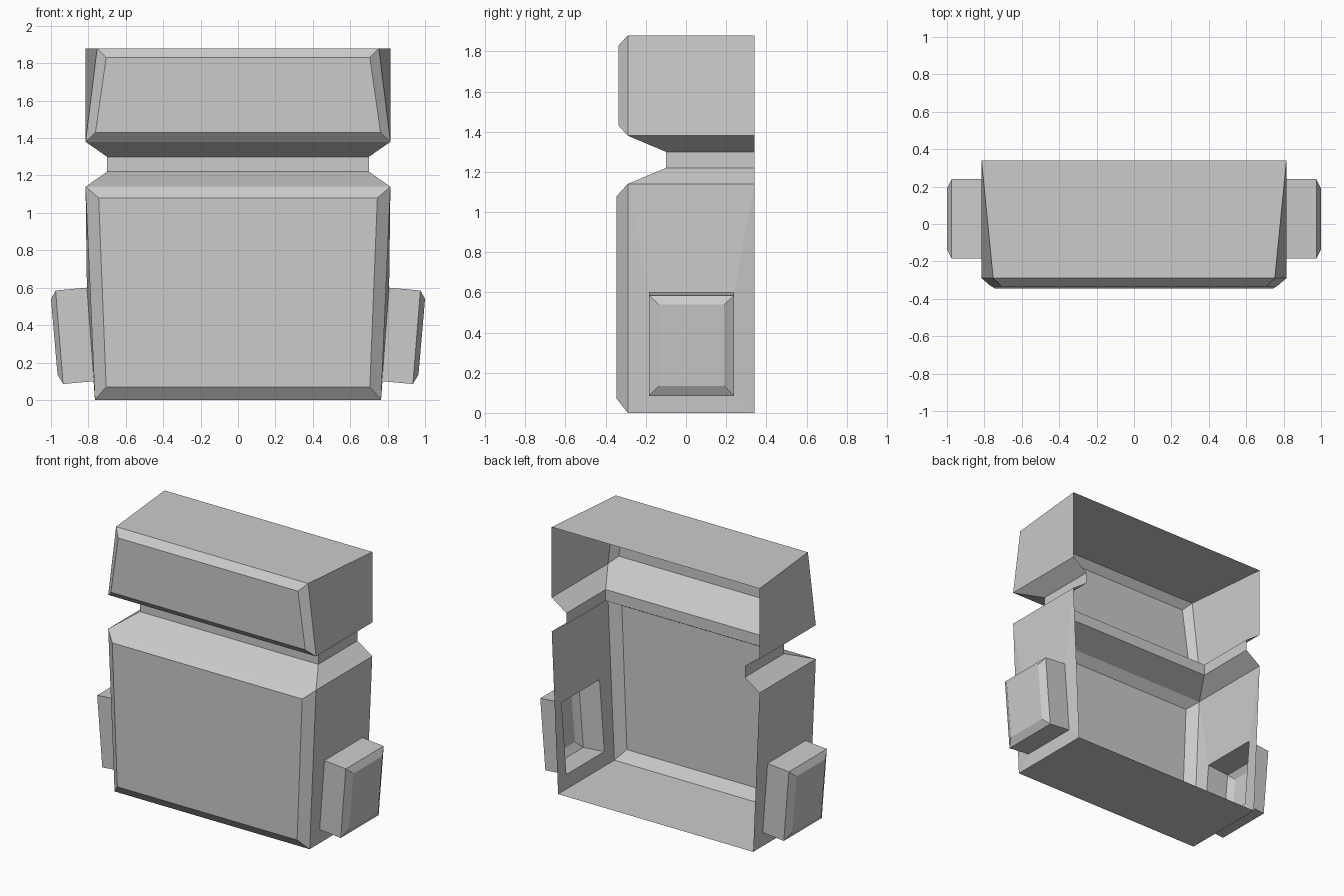
import bpy
import bmesh
from mathutils import Vector

cube = bpy.data.objects.get("Cube")
if cube:
    bpy.data.objects.remove(cube, do_unlink=True)

grey = bpy.data.materials.new("plain_grey")
grey.use_nodes = True
colour = (0.6, 0.6, 0.6, 1.0)
grey.diffuse_color = colour
grey.node_tree.nodes["Principled BSDF"].inputs["Base Color"].default_value = colour

BACK = 0.34    # plane of the open rear
EDGE = -0.29   # front edge of the side panels


def mirror(p):
    return (-p[0], p[1], p[2])


def both(*pts):
    """A face and its mirror image."""
    return [list(pts), [mirror(p) for p in pts]]


def span(a, b):
    """A face across the full width."""
    return [[a, b, mirror(b), mirror(a)]]


def rect(x_low, x_high, y0, y1, z0, z1):
    return [(x_low, y0, z0), (x_low, y1, z0), (x_high, y1, z1), (x_high, y0, z1)]


def ring(a, b):
    """Four faces joining two matching rectangles."""
    return [[a[i], a[(i + 1) % 4], b[(i + 1) % 4], b[i]] for i in range(4)]


def make(name, faces, opening):
    """Weld the faces into a shell facing away from its opening."""
    bm = bmesh.new()
    for pts in faces:
        bm.faces.new([bm.verts.new(p) for p in pts])
    bmesh.ops.remove_doubles(bm, verts=bm.verts, dist=0.0005)
    bmesh.ops.recalc_face_normals(bm, faces=bm.faces)
    centre = Vector(opening)
    facing = sum(f.normal.dot(f.calc_center_median() - centre) * f.calc_area()
                 for f in bm.faces)
    if facing < 0:
        bmesh.ops.reverse_faces(bm, faces=bm.faces)
    mesh = bpy.data.meshes.new(name)
    bm.to_mesh(mesh)
    bm.free()
    mesh.materials.append(grey)
    obj = bpy.data.objects.new(name, mesh)
    bpy.context.collection.objects.link(obj)


def bevelled_front(low, high, front_low, front_high):
    """Front panel with a sloping border on all four sides."""
    return (span(front_low, front_high) + span(low, front_low)
            + span(high, front_high)
            + both(low, front_low, front_high, high))


# Torso: open-backed box with an opening in each side for the pods
panel = rect(0.765, 0.815, EDGE, BACK, 0, 1.14)
opening = rect(0.77, 0.808, -0.185, 0.24, 0.10, 0.60)
low, low_back, high_back, high = panel
torso = bevelled_front(low, high, (0.705, -0.345, 0.07), (0.745, -0.345, 1.08))
torso += span(low, low_back)
for quad in ring(panel, opening):
    torso += both(*quad)
make("torso", torso, (0, BACK, 0.6))

# Neck: recessed band flaring out to the torso and head
neck = []
profile = [(0.815, EDGE, 1.14), (0.70, -0.10, 1.22),
           (0.70, -0.10, 1.30), (0.815, EDGE, 1.38)]
for a, b in zip(profile, profile[1:]):
    neck += span(a, b)
    neck += both(a, b, (b[0], BACK, b[2]), (a[0], BACK, a[2]))
make("neck", neck, (0, BACK, 1.26))

# Head: open-backed box, narrower at its top front edge
low, high = (0.815, EDGE, 1.38), (0.753, EDGE, 1.88)
top_back = (0.815, BACK, 1.88)
head = bevelled_front(low, high, (0.762, -0.335, 1.43), (0.705, -0.335, 1.83))
head += span(high, top_back)
head += both(low, high, top_back, (0.815, BACK, 1.38))
make("head", head, (0, BACK, 1.6))

# Side pods: hollow tilted blocks with a bevelled outer cap
rim = rect(0.935, 0.975, -0.185, 0.24, 0.085, 0.585)
cap = rect(0.965, 1.0, -0.135, 0.19, 0.135, 0.54)
pod = ring(opening, rim) + ring(rim, cap) + [cap]
make("left_pod", pod, (0.79, 0.03, 0.35))
make("right_pod", [[mirror(p) for p in f] for f in pod], (-0.79, 0.03, 0.35))
